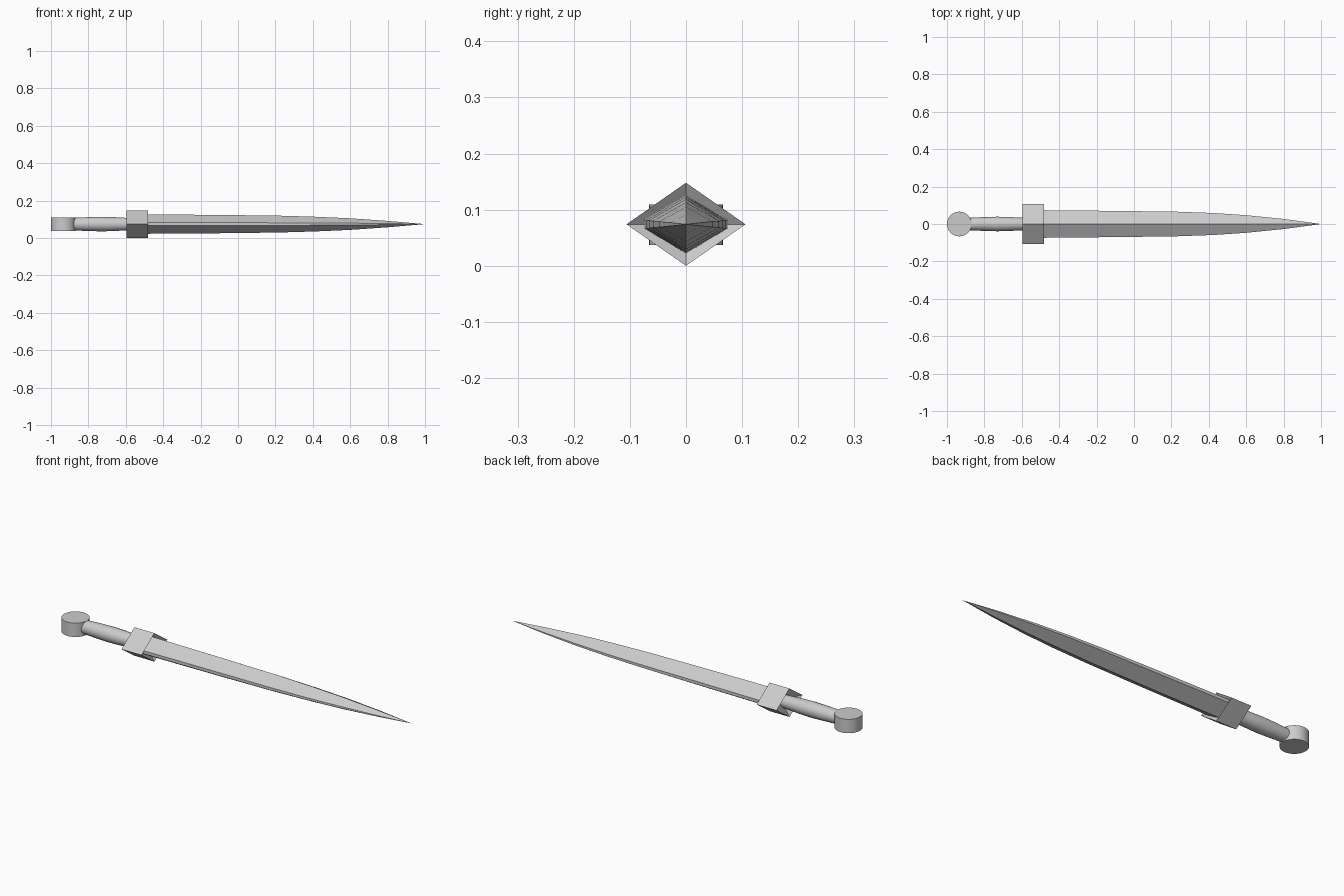
import bpy, math

if "Cube" in bpy.data.objects:
    bpy.data.objects.remove(bpy.data.objects["Cube"])

ZC = 0.074  # height of the long axis


def make(name, verts, faces, smooth=False):
    mesh = bpy.data.meshes.new(name)
    mesh.from_pydata(verts, [], faces)
    obj = bpy.data.objects.new(name, mesh)
    bpy.context.collection.objects.link(obj)
    bpy.context.view_layer.objects.active = obj
    obj.select_set(True)
    if smooth:
        bpy.ops.object.shade_smooth_by_angle(angle=math.radians(35))
    obj.select_set(False)
    return obj


def loft(name, rings, start, end, smooth=False):
    """Skin equal rings of points, closing each end to a centre point at x = start / end."""
    n = len(rings[0])
    verts = [p for ring in rings for p in ring]
    a, b = len(verts), len(verts) + 1
    verts += [(start, 0, ZC), (end, 0, ZC)]
    last = (len(rings) - 1) * n
    faces = []
    for i in range(n):
        j = (i + 1) % n
        for k in range(0, last, n):
            faces.append((k + i, k + n + i, k + n + j, k + j))
        faces.append((a, i, j))
        faces.append((b, last + j, last + i))
    # rings run counter-clockwise seen from +x, so turn the faces outward
    return make(name, verts, [f[::-1] for f in faces], smooth)


# Blade: ridged hexagonal section (x, half width, half thickness, half edge)
stations = [(-0.52, 0.074, 0.052, 0.008), (-0.1, 0.070, 0.049, 0.008),
            (0.22, 0.066, 0.045, 0.007), (0.42, 0.059, 0.039, 0.006),
            (0.6, 0.047, 0.031, 0.005), (0.8, 0.027, 0.017, 0.003)]
loft("blade", [[(x, w, ZC - e), (x, w, ZC + e), (x, 0, ZC + t),
                (x, -w, ZC + e), (x, -w, ZC - e), (x, 0, ZC - t)]
               for x, w, t, e in stations], -0.52, 1.0)

# Guard: diamond prism with both ends sunk towards the middle
loft("guard", [[(x, 0.106, ZC), (x, 0, ZC + 0.074), (x, -0.106, ZC), (x, 0, ZC - 0.074)]
               for x in (-0.595, -0.48)], -0.545, -0.53)

# Grip: round and slightly swollen
grip = [(-0.93, 0.032), (-0.87, 0.034), (-0.80, 0.037), (-0.73, 0.039),
        (-0.66, 0.037), (-0.59, 0.033), (-0.55, 0.031)]
N = 32
loft("grip", [[(x, r * math.cos(2 * math.pi * i / N), ZC + r * math.sin(2 * math.pi * i / N))
               for i in range(N)] for x, r in grip], -0.93, -0.55, smooth=True)

# Pommel: upright disc
bpy.ops.mesh.primitive_cylinder_add(vertices=32, radius=0.066, depth=0.072,
                                    location=(-0.934, 0, ZC - 0.001))
bpy.context.object.name = "pommel"
bpy.ops.object.shade_smooth_by_angle(angle=math.radians(35))
